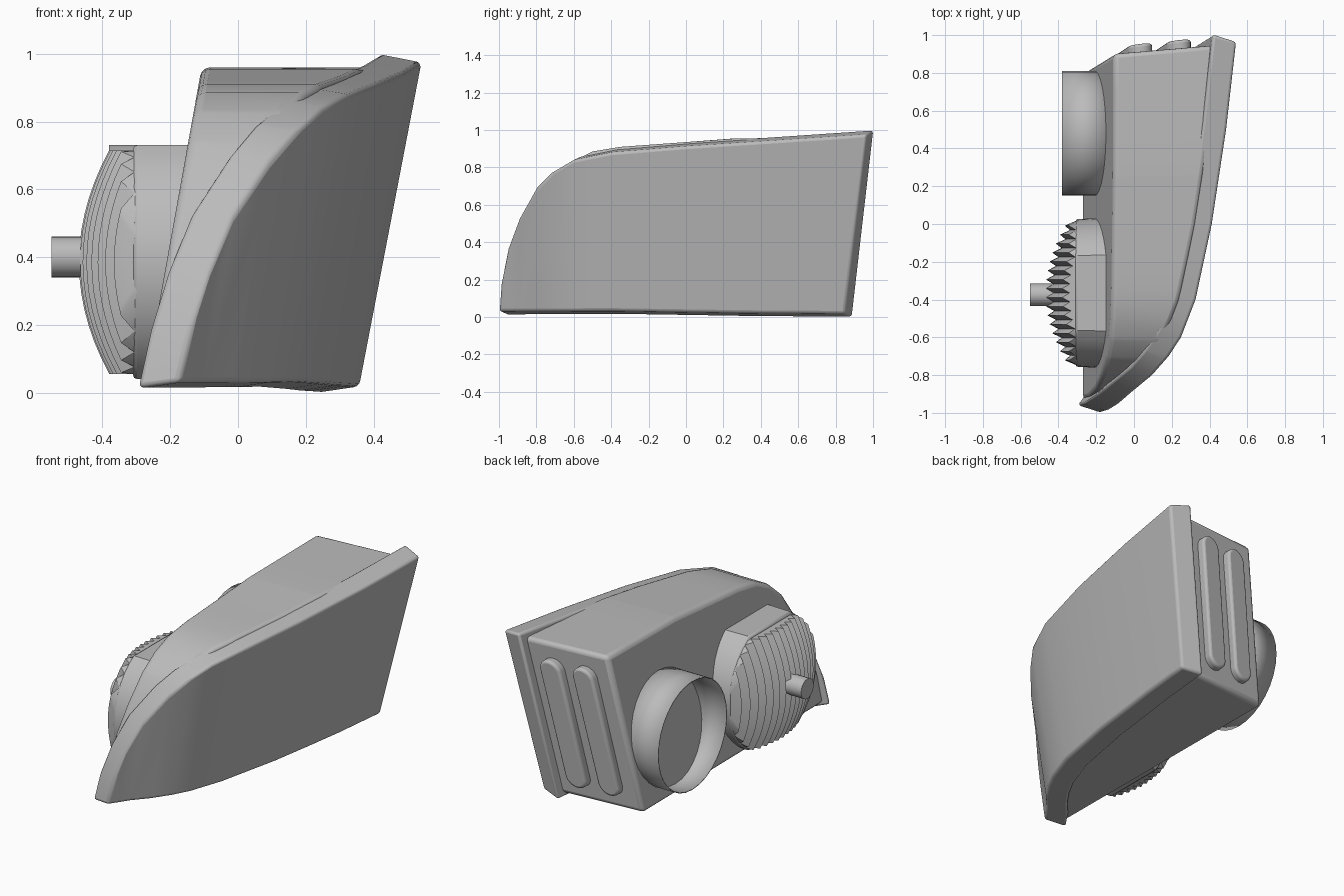
import bpy, bmesh, math
from mathutils import Vector

cube = bpy.data.objects.get("Cube")
if cube:
    bpy.data.objects.remove(cube, do_unlink=True)

grey = bpy.data.materials.new("plain_grey")
grey.use_nodes = True
COLOR = (0.5, 0.5, 0.5, 1)
grey.diffuse_color = COLOR
grey.node_tree.nodes["Principled BSDF"].inputs["Base Color"].default_value = COLOR

LEAN = 0.18  # sideways lean of the whole lamp per unit of height


def finish(name, bm, bevel=0.0, segments=3, angle=30):
    bmesh.ops.recalc_face_normals(bm, faces=bm.faces)
    mesh = bpy.data.meshes.new(name)
    bm.to_mesh(mesh)
    bm.free()
    ob = bpy.data.objects.new(name, mesh)
    bpy.context.collection.objects.link(ob)
    mesh.materials.append(grey)
    if bevel:
        mod = ob.modifiers.new("soft_edges", "BEVEL")
        mod.width = bevel
        mod.segments = segments
        mod.limit_method = "ANGLE"
        mod.angle_limit = math.radians(40)
    bpy.ops.object.select_all(action="DESELECT")
    ob.select_set(True)
    bpy.context.view_layer.objects.active = ob
    bpy.ops.object.shade_smooth_by_angle(angle=math.radians(angle))
    return ob


def sweep(y):
    """Outer lens position across the car at full height, blended from a few stations."""
    pts = [(-1.0, 0.0), (-0.95, 0.035), (-0.89, 0.075), (-0.8, 0.155), (-0.7, 0.225),
           (-0.6, 0.28), (-0.4, 0.35), (0.0, 0.43), (0.5, 0.5), (1.0, 0.551)]
    for (a, xa), (b, xb) in zip(pts, pts[1:]):
        if y <= b:
            return xa + (xb - xa) * (y - a) / (b - a)
    return pts[-1][1]


def thicken(bm, move):
    """Extrude the sheet and place each new vertex with the given rule."""
    ret = bmesh.ops.extrude_face_region(bm, geom=bm.faces[:])
    for v in ret["geom"]:
        if isinstance(v, bmesh.types.BMVert):
            v.co = move(v.co)


def curved_sheet(outline, inset):
    """Side outline cut into vertical strips and bent along the sweep."""
    bm = bmesh.new()
    bm.faces.new([bm.verts.new((0, y, z)) for y, z in outline])
    for y in (-0.95, -0.89, -0.8, -0.7, -0.6, -0.5, -0.4, -0.2, 0, 0.25, 0.5, 0.75):
        bmesh.ops.bisect_plane(bm, geom=bm.verts[:] + bm.edges[:] + bm.faces[:],
                               plane_co=(0, y, 0), plane_no=(0, 1, 0), dist=1e-4)
    for v in bm.verts:
        v.co.x = sweep(v.co.y) - inset + LEAN * (v.co.z - 1)
    return bm


# Front lens: thick curved slab flaring slightly towards the inside
lens = [(-1, 0.03), (-0.99, 0.17), (-0.95, 0.37), (-0.89, 0.53), (-0.8, 0.69),
        (-0.72, 0.77), (-0.6, 0.84), (-0.4, 0.88), (0, 0.912), (0.965, 0.975),
        (0.85, 0.018), (0.3, 0.022), (-0.4, 0.033)]
bm = curved_sheet(lens, 0)
thicken(bm, lambda c: Vector((c.x - 0.125, c.y + 0.04, c.z * 1.045 - 0.019)))
finish("front_lens", bm, 0.015)

# Housing: body behind the lens with a flat leaning inner side
body = [(-0.93, 0.03), (-0.92, 0.2), (-0.88, 0.4), (-0.8, 0.59), (-0.72, 0.73),
        (-0.62, 0.825), (-0.5, 0.885), (-0.35, 0.91), (0.27, 0.955), (0.95, 0.96),
        (0.84, 0.02)]
bm = curved_sheet(body, 0.09)
thicken(bm, lambda c: Vector((-0.1 + LEAN * (c.z - 1), c.y - 0.05 * max(0, c.y), c.z)))
finish("housing", bm, 0.03)


# Two raised pill-shaped ribs on the back
def rib(name, centre, half=0.065, low=0.1, high=0.87):
    bm = bmesh.new()
    ring = []
    for i in range(20):
        a = 2 * math.pi * (i + 0.5) / 20
        x = centre + half * math.cos(a)
        z = (high - half if i < 10 else low + half) + half * math.sin(a)
        y = 0.895 + 0.1 * x + 0.12 * (z - 0.96)
        ring.append(bm.verts.new((x + LEAN * (z - 1), y, z)))
    bm.faces.new(ring)
    thicken(bm, lambda c: c + Vector((0, 0.065, 0)))
    finish(name, bm, 0.015)


rib("outer_rib", 0.27)
rib("inner_rib", 0.065)


# Tubes and pins lying across the lamp
def cross_cylinder(name, radius, x0, x1, y, z, sides, capped):
    bm = bmesh.new()
    bmesh.ops.create_cone(bm, cap_ends=capped, segments=sides, radius1=radius,
                          radius2=radius, depth=x1 - x0)
    for v in bm.verts:
        v.co = Vector((v.co.z + (x0 + x1) / 2, v.co.x + y, v.co.y + z))
    return finish(name, bm)


tube = cross_cylinder("open_tube", 0.33, -0.38, -0.13, 0.48, 0.4, 32, False)
wall = tube.modifiers.new("thin_wall", "SOLIDIFY")
wall.thickness = 0.006
cross_cylinder("cap_pin", 0.06, -0.55, -0.42, -0.375, 0.4, 20, True)

# Cap base: round block flattened at top and bottom
POD_Y, POD_Z = -0.365, 0.385
bm = bmesh.new()
ring = []
flat = math.asin(0.345 / 0.4)
for side in (0, math.pi):
    for i in range(15):
        a = side - flat + 2 * flat * i / 14
        ring.append(bm.verts.new((-0.12, POD_Y + 0.4 * math.cos(a), POD_Z + 0.4 * math.sin(a))))
bm.faces.new(ring)
thicken(bm, lambda c: Vector((-0.31, POD_Y + (c.y - POD_Y) * 0.975, c.z)))
finish("cap_base", bm, 0.012, 2)

# Ribbed cap: shallow dome with vertical grip teeth
bm = bmesh.new()
TEETH, ROWS = 16, 14
columns = []
for i in range(2 * TEETH + 1):
    y = 0.38 * (i / TEETH - 1)
    h = min(0.33, math.sqrt(0.39 ** 2 - y * y))
    tooth = -0.02 if i % 2 else 0.02
    col = []
    for j in range(ROWS + 1):
        z = h * (2 * j / ROWS - 1)
        x = -0.45 + 0.82 * (y * y + z * z) + tooth
        col.append(bm.verts.new((x, POD_Y + y, POD_Z + z)))
    columns.append(col)
for a, b in zip(columns, columns[1:]):
    for j in range(ROWS):
        bm.faces.new((a[j], a[j + 1], b[j + 1], b[j]))
thicken(bm, lambda c: Vector((-0.29, c.y, c.z)))
finish("ribbed_cap", bm)
